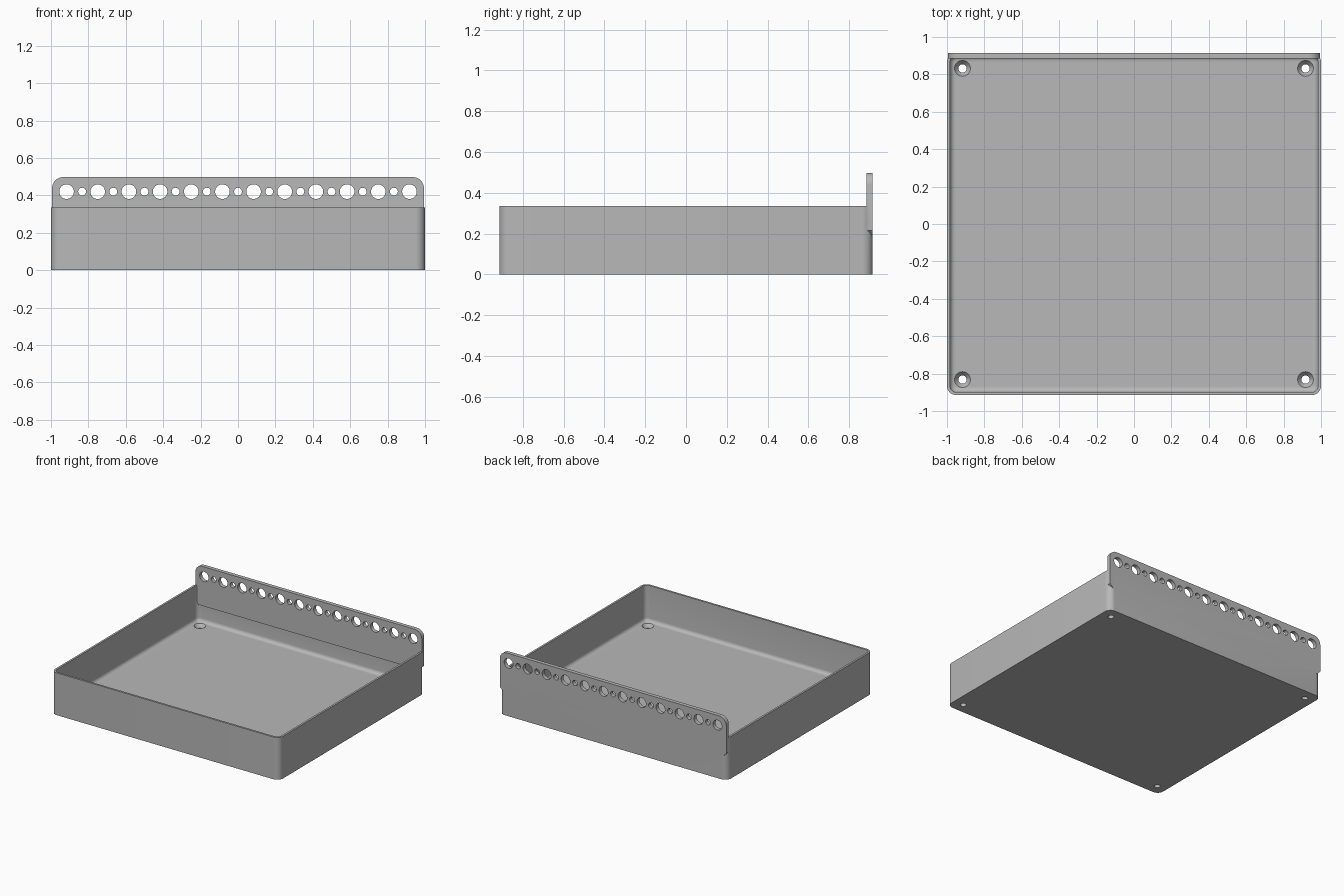
import bpy, bmesh, math
from mathutils import Matrix

if "Cube" in bpy.data.objects:
    bpy.data.objects.remove(bpy.data.objects["Cube"])

HALF_X, HALF_Y, HEIGHT = 1.0, 0.915, 0.335
WALL, FLOOR, FILLET, CORNER = 0.016, 0.05, 0.028, 0.05

grey = bpy.data.materials.new("plain grey")
grey.use_nodes = True
grey.diffuse_color = (0.48, 0.48, 0.48, 1)
grey.node_tree.nodes["Principled BSDF"].inputs["Base Color"].default_value = (0.48, 0.48, 0.48, 1)


def finish(bm, name):
    bmesh.ops.recalc_face_normals(bm, faces=bm.faces)
    mesh = bpy.data.meshes.new(name)
    bm.to_mesh(mesh)
    bm.free()
    mesh.materials.append(grey)
    obj = bpy.data.objects.new(name, mesh)
    bpy.context.collection.objects.link(obj)
    return obj


def arc(cx, cy, r, start, steps=8):
    angles = [start + math.pi / 2 * i / steps for i in range(steps + 1)]
    return [(cx + r * math.cos(a), cy + r * math.sin(a)) for a in angles]


def rounded_ring(bm, inset, z):
    r = max(CORNER - inset, 0.008)
    x, y = HALF_X - inset - r, HALF_Y - inset - r
    pts = []
    for i, (sx, sy) in enumerate([(1, 1), (-1, 1), (-1, -1), (1, -1)]):
        pts += arc(sx * x, sy * y, r, i * math.pi / 2)
    return [bm.verts.new((px, py, z)) for px, py in pts]


# Tray: rings running up the outside, over the rim and down to the floor
def make_tray():
    bm = bmesh.new()
    levels = [(0, 0), (0, HEIGHT), (WALL, HEIGHT)]
    for i in range(7):
        a = math.pi / 2 * i / 6
        levels.append((WALL + FILLET * (1 - math.cos(a)), FLOOR + FILLET * (1 - math.sin(a))))
    rings = [rounded_ring(bm, inset, z) for inset, z in levels]
    n = len(rings[0])
    for low, high in zip(rings, rings[1:]):
        for i in range(n):
            j = (i + 1) % n
            bm.faces.new((low[i], low[j], high[j], high[i]))
    bm.faces.new(rings[0])
    bm.faces.new(rings[-1])
    return finish(bm, "tray")


# Hanging rail: rounded top corners and chamfered lower corners
def make_rail():
    bm = bmesh.new()
    w, top, low, r, cut, thick = 0.994, 0.498, 0.185, 0.06, 0.03, 0.031
    profile = arc(w - r, top - r, r, 0) + arc(r - w, top - r, r, math.pi / 2)
    profile += [(-w, low + cut), (cut - w, low), (w - cut, low), (w, low + cut)]
    face = bm.faces.new([bm.verts.new((x, HALF_Y, z)) for x, z in profile])
    moved = bmesh.ops.extrude_face_region(bm, geom=[face])["geom"]
    verts = [v for v in moved if isinstance(v, bmesh.types.BMVert)]
    bmesh.ops.translate(bm, verts=verts, vec=(0, -thick, 0))
    return finish(bm, "hanging_rail")


def add_cone(bm, r1, r2, depth, matrix):
    bmesh.ops.create_cone(bm, cap_ends=True, segments=32, radius1=r1, radius2=r2,
                          depth=depth, matrix=matrix)


# Alternating large and small holes along the rail
def make_rail_holes():
    bm = bmesh.new()
    turn = Matrix.Rotation(math.pi / 2, 4, 'X')
    for i in range(23):
        r = 0.021 if i % 2 else 0.039
        add_cone(bm, r, r, 0.2, Matrix.Translation(((i - 11) / 12, 0.9, 0.42)) @ turn)
    return finish(bm, "rail_hole_cutter")


# Screw holes through the floor, and their countersinks
def make_floor_cutter(name, r1, r2, depth, z):
    bm = bmesh.new()
    for sx in (-1, 1):
        for sy in (-1, 1):
            add_cone(bm, r1, r2, depth, Matrix.Translation((sx * 0.917, sy * 0.832, z)))
    return finish(bm, name)


def combine(target, other, operation):
    mod = target.modifiers.new(operation.lower(), 'BOOLEAN')
    mod.operation, mod.solver, mod.object = operation, 'EXACT', other
    bpy.context.view_layer.objects.active = target
    bpy.ops.object.modifier_apply(modifier=mod.name)
    bpy.data.objects.remove(other)


tray = make_tray()
combine(tray, make_rail(), 'UNION')
combine(tray, make_rail_holes(), 'DIFFERENCE')
combine(tray, make_floor_cutter("screw_hole_cutter", 0.022, 0.022, 0.3, 0.05), 'DIFFERENCE')
combine(tray, make_floor_cutter("countersink_cutter", 0.02, 0.044, 0.03, FLOOR - 0.013), 'DIFFERENCE')

tray.name = "tray_with_hanging_rail"
bpy.ops.object.select_all(action='DESELECT')
tray.select_set(True)
bpy.context.view_layer.objects.active = tray
bpy.ops.object.shade_smooth_by_angle(angle=math.radians(30))
